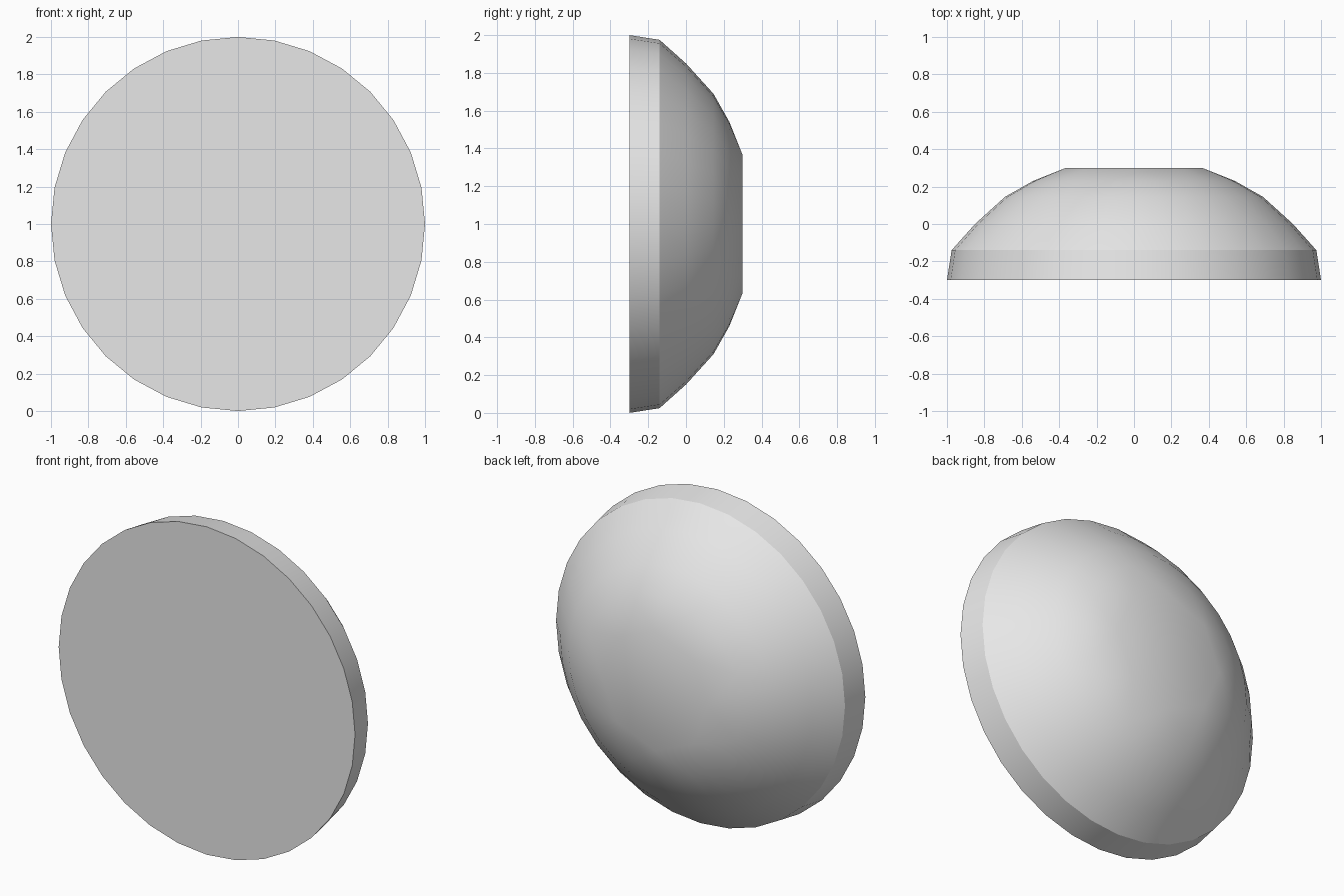
import bpy, bmesh, math

cube = bpy.data.objects.get("Cube")
if cube:
    bpy.data.objects.remove(cube, do_unlink=True)

# Plain grey material
grey = bpy.data.materials.new("plain grey")
grey.use_nodes = True
colour = (0.8, 0.8, 0.8, 1)
grey.diffuse_color = colour
grey.node_tree.nodes["Principled BSDF"].inputs["Base Color"].default_value = colour

SIDES = 32
CAP_SIDES = 8
STEP = SIDES // CAP_SIDES
# Radius and depth of each ring, from the flat front to the back
PROFILE = [(1.0, -0.3), (0.975, -0.14), (0.85, 0.0), (0.69, 0.145), (0.54, 0.23)]

bm = bmesh.new()


def ring(radius, y, sides):
    angles = [2 * math.pi * i / sides for i in range(sides)]
    return [bm.verts.new((radius * math.sin(a), y, 1 + radius * math.cos(a))) for a in angles]


# Flat front and curved shell
rings = [ring(r, y, SIDES) for r, y in PROFILE]
bm.faces.new(rings[0])
for a, b in zip(rings, rings[1:]):
    for i in range(SIDES):
        j = (i + 1) % SIDES
        bm.faces.new((a[i], a[j], b[j], b[i]))

# Flat back cap with fewer sides, joined to the shell by fans
cap = ring(0.365, 0.3, CAP_SIDES)
bm.faces.new(cap)
outer = rings[-1]
for i in range(SIDES):
    j = (i + 1) % SIDES
    near = cap[((i + STEP // 2) // STEP) % CAP_SIDES]
    bm.faces.new((outer[i], outer[j], near))
for k in range(CAP_SIDES):
    bm.faces.new((cap[k], outer[k * STEP + STEP // 2], cap[(k + 1) % CAP_SIDES]))

bmesh.ops.recalc_face_normals(bm, faces=bm.faces)
mesh = bpy.data.meshes.new("dome")
bm.to_mesh(mesh)
bm.free()
mesh.materials.append(grey)
dome = bpy.data.objects.new("dome", mesh)
bpy.context.collection.objects.link(dome)

# Smooth shell with crisp rim and cap edges
bpy.context.view_layer.objects.active = dome
dome.select_set(True)
bpy.ops.object.shade_smooth_by_angle(angle=math.radians(20))
